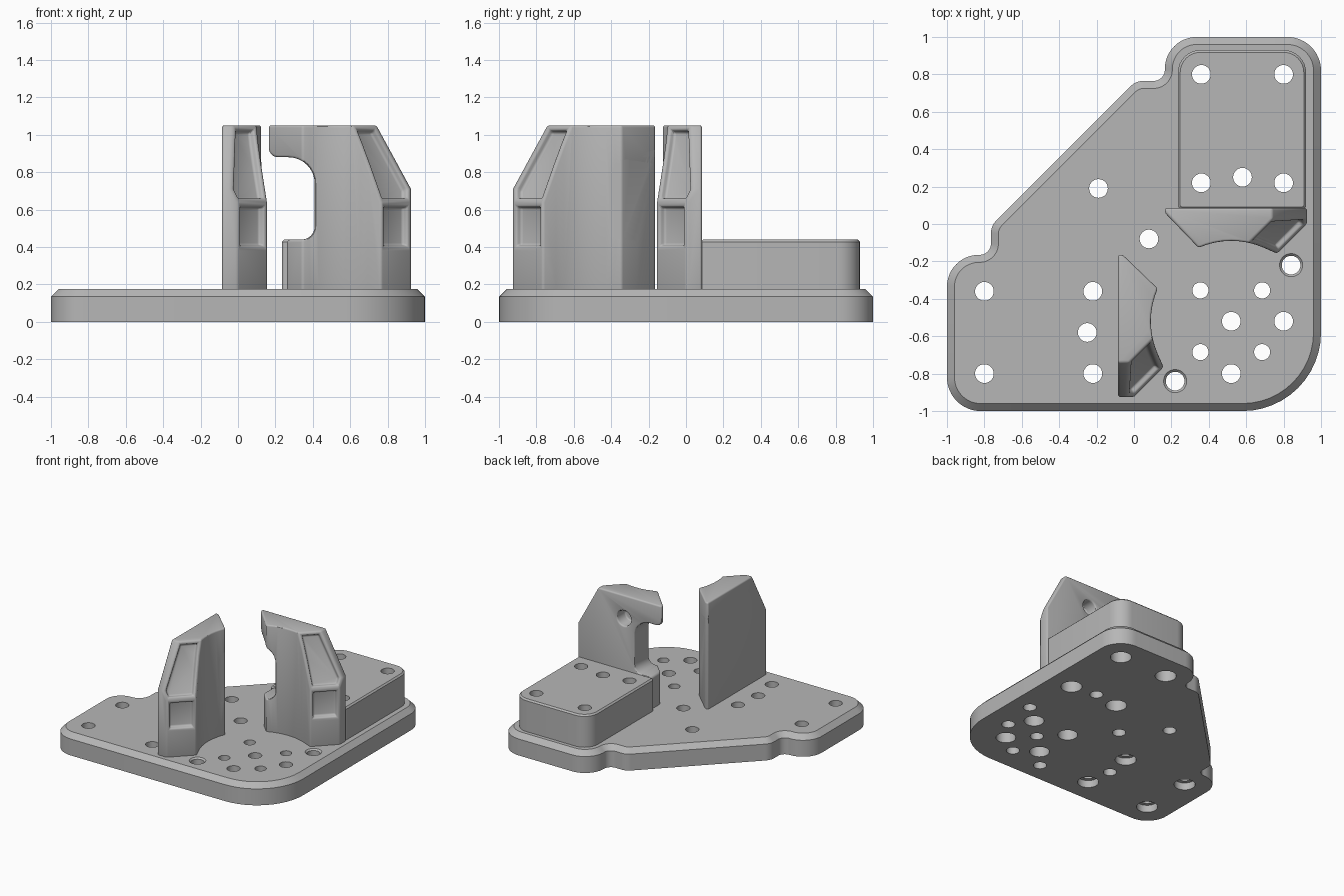
import bpy, bmesh
from math import sin, cos, pi, radians, tan
from mathutils import Matrix, Vector

if "Cube" in bpy.data.objects:
    bpy.data.objects.remove(bpy.data.objects["Cube"], do_unlink=True)

grey = bpy.data.materials.new("plain grey")
grey.use_nodes = True
GREY = (0.47, 0.47, 0.47, 1)
grey.diffuse_color = GREY
grey.node_tree.nodes["Principled BSDF"].inputs["Base Color"].default_value = GREY

# Reflection that swaps the two halves of the fixture: (x, y) -> (-y, -x)
SWAP = Matrix(((0, -1, 0, 0), (-1, 0, 0, 0), (0, 0, 1, 0), (0, 0, 0, 1)))


def swap(p):
    return (-p[1], -p[0]) + tuple(p[2:])


def rounded(corners, steps=8):
    """Replace each (x, y, radius) corner with a tangent arc."""
    out = []
    for i, (x, y, r) in enumerate(corners):
        p = Vector((x, y))
        a = (Vector(corners[i - 1][:2]) - p).normalized()
        b = (Vector(corners[(i + 1) % len(corners)][:2]) - p).normalized()
        if r == 0:
            out.append(p)
            continue
        half = a.angle(b) / 2
        centre = p + (a + b).normalized() * r / sin(half)
        start = p + a * r / tan(half) - centre
        end = p + b * r / tan(half) - centre
        sweep = start.angle(end)
        for k in range(steps + 1):
            t = k / steps
            out.append(centre + (start * sin((1 - t) * sweep) + end * sin(t * sweep)) / sin(sweep))
    return out


def prism(bm, points, low, high, upright=False):
    """Extrude a plan outline along z, or an x-z outline along y."""
    def place(p, h):
        return (p[0], h, p[1]) if upright else (p[0], p[1], h)
    bottom = [bm.verts.new(place(p, low)) for p in points]
    top = [bm.verts.new(place(p, high)) for p in points]
    bm.faces.new(bottom[::-1])
    cap = bm.faces.new(top)
    for i in range(len(points)):
        bm.faces.new((bottom[i - 1], bottom[i], top[i], top[i - 1]))
    bmesh.ops.recalc_face_normals(bm, faces=bm.faces)
    return cap


def lathe(bm, x, y, profile, sides=28):
    """Solid of stacked (radius, z) rings, used as a hole cutter."""
    rings = [[bm.verts.new((x + r * cos(2 * pi * i / sides), y + r * sin(2 * pi * i / sides), z))
              for i in range(sides)] for r, z in profile]
    bm.faces.new(rings[0][::-1])
    bm.faces.new(rings[-1])
    for a, b in zip(rings, rings[1:]):
        for i in range(sides):
            bm.faces.new((a[i - 1], a[i], b[i], b[i - 1]))


def make(name, bm):
    bmesh.ops.recalc_face_normals(bm, faces=bm.faces)
    mesh = bpy.data.meshes.new(name)
    bm.to_mesh(mesh)
    bm.free()
    mesh.materials.append(grey)
    obj = bpy.data.objects.new(name, mesh)
    bpy.context.collection.objects.link(obj)
    return obj


def finish(obj, cutters, bevel=0):
    """Bake the cuts and edge rounding, then shade."""
    for cutter in cutters:
        mod = obj.modifiers.new("cut", "BOOLEAN")
        mod.operation, mod.solver, mod.object = "DIFFERENCE", "EXACT", cutter
    if bevel:
        mod = obj.modifiers.new("soft edges", "BEVEL")
        mod.width, mod.segments, mod.limit_method = bevel, 3, "ANGLE"
        mod.angle_limit = radians(32)
        mod.use_clamp_overlap = False
    graph = bpy.context.evaluated_depsgraph_get()
    baked = bpy.data.meshes.new_from_object(obj.evaluated_get(graph))
    obj.modifiers.clear()
    obj.data = baked
    bpy.ops.object.select_all(action="DESELECT")
    obj.select_set(True)
    bpy.context.view_layer.objects.active = obj
    bpy.ops.object.shade_smooth_by_angle(angle=radians(30))


def chamfered_slab(name, outline, low, high, chamfer):
    bm = bmesh.new()
    cap = prism(bm, outline, low, high - chamfer)
    bmesh.ops.inset_individual(bm, faces=[cap], thickness=chamfer, use_even_offset=True)
    for v in cap.verts:
        v.co.z = high
    return make(name, bm)


# Base plate, symmetric about its diagonal
half = [(1, 1, .18), (.165, 1, .17), (.165, .765, .06), (.01, .765, .1)]
outline = [(-1, -1, .18), (1, -1, .42)] + half + [swap(p) for p in half[:0:-1]]
plate = chamfered_slab("base_plate", rounded(outline, 12), 0, .175, .04)

# Raised riser block
riser = chamfered_slab("riser_block", rounded(
    [(.235, .08, .02), (.92, .08, .02), (.92, .93, .12), (.235, .93, .12)]), .17, .44, .012)

# Drilled holes
bm = bmesh.new()
LOW, TOP = -.1, .6


def bore(x, y, r=.05, wide=0, depth=0):
    steps = [(wide, LOW), (wide, depth), (r, depth)] if wide else [(r, LOW)]
    lathe(bm, x, y, steps + [(r, TOP)])


for x, y in [(-.8, -.36), (-.8, -.8), (-.22, -.36), (-.22, -.8)]:
    bore(x, y, wide=.08, depth=.06)
    bore(*swap((x, y)), wide=.08, depth=.3)
for x, y in [(-.25, -.58), (.52, -.8)]:
    bore(x, y)
    bore(*swap((x, y)))
for x, y in [(-.19, .19), (.08, -.08), (.52, -.52)]:
    bore(x, y)
for x in (.355, .685):
    for y in (-.355, -.685):
        bore(x, y, .043, .075, .1)
for p in [(.84, -.22), swap((.84, -.22))]:
    lathe(bm, *p, [(.05, LOW), (.05, .163), (.062, .175), (.062, TOP)])
drills = make("hole_cutter", bm)
drills.hide_render = True
finish(plate, [drills])
finish(riser, [drills])
bpy.data.objects.remove(drills, do_unlink=True)


def cut_away(bm, point, normal):
    bmesh.ops.bisect_plane(bm, geom=bm.verts[:] + bm.edges[:] + bm.faces[:],
                           plane_co=point, plane_no=normal, clear_outer=True)
    bmesh.ops.holes_fill(bm, edges=[e for e in bm.edges if e.is_boundary])
    bmesh.ops.recalc_face_normals(bm, faces=bm.faces)


def facing(bm, direction):
    d = Vector(direction).normalized()
    return [f for f in bm.faces if f.normal.dot(d) > .995]


def clamp_arm(name, mirrored):
    # Plan section with a concave seat on the inner side
    seat = [(.52 + .43 * cos(radians(a)), -.52 + .43 * sin(radians(a))) for a in range(114, 60, -6)]
    plan = [(.925, .085), (.165, .085), (.165, .06)] + seat + [(.765, -.158), (.925, .002)]
    bm = bmesh.new()
    prism(bm, plan, .16, 1.05)

    # Sloping shoulders
    slope = (.41, -.41, .209)
    cut_away(bm, (.925, 0, .71), (.34, 0, .185))
    cut_away(bm, (.925, .002, .64), slope)

    # Two recessed windows on the outer corner
    wall = facing(bm, (1, -1, 0))
    geom = set(wall)
    for f in wall:
        geom.update(f.edges, f.verts)
    bmesh.ops.bisect_plane(bm, geom=list(geom), plane_co=(0, 0, .38), plane_no=(0, 0, 1))
    bm.normal_update()
    panels = [f for f in facing(bm, (1, -1, 0)) if f.calc_center_median().z > .4]
    panels += facing(bm, slope)
    bmesh.ops.inset_individual(bm, faces=panels, thickness=.024, use_even_offset=True)
    bmesh.ops.inset_individual(bm, faces=panels, thickness=.006, depth=-.035, use_even_offset=True)

    # Cutter for the throat between the foot and the overhanging jaw
    throat = bmesh.new()
    prism(throat, rounded([(0, .1, 0), (.262, .1, 0), (.262, .44, .02), (.41, .44, .07),
                           (.41, .88, .14), (.165, .88, .05), (.165, 1.2, 0), (0, 1.2, 0)]),
          -.5, .5, upright=True)

    # Cutter for the blind pin hole in the back of the head
    pin = bmesh.new()
    circle = [(.505 + .062 * cos(pi * i / 12), .86 + .062 * sin(pi * i / 12)) for i in range(24)]
    prism(pin, circle, -.02, .3, upright=True)

    if mirrored:
        for mesh in (bm, throat, pin):
            mesh.transform(SWAP)
    arm = make(name, bm)
    cutters = [make("throat_cutter", throat), make("pin_cutter", pin)]
    for c in cutters:
        c.hide_render = True
    finish(arm, cutters, bevel=.012)
    for c in cutters:
        bpy.data.objects.remove(c, do_unlink=True)


clamp_arm("back_clamp_arm", False)
clamp_arm("front_clamp_arm", True)
